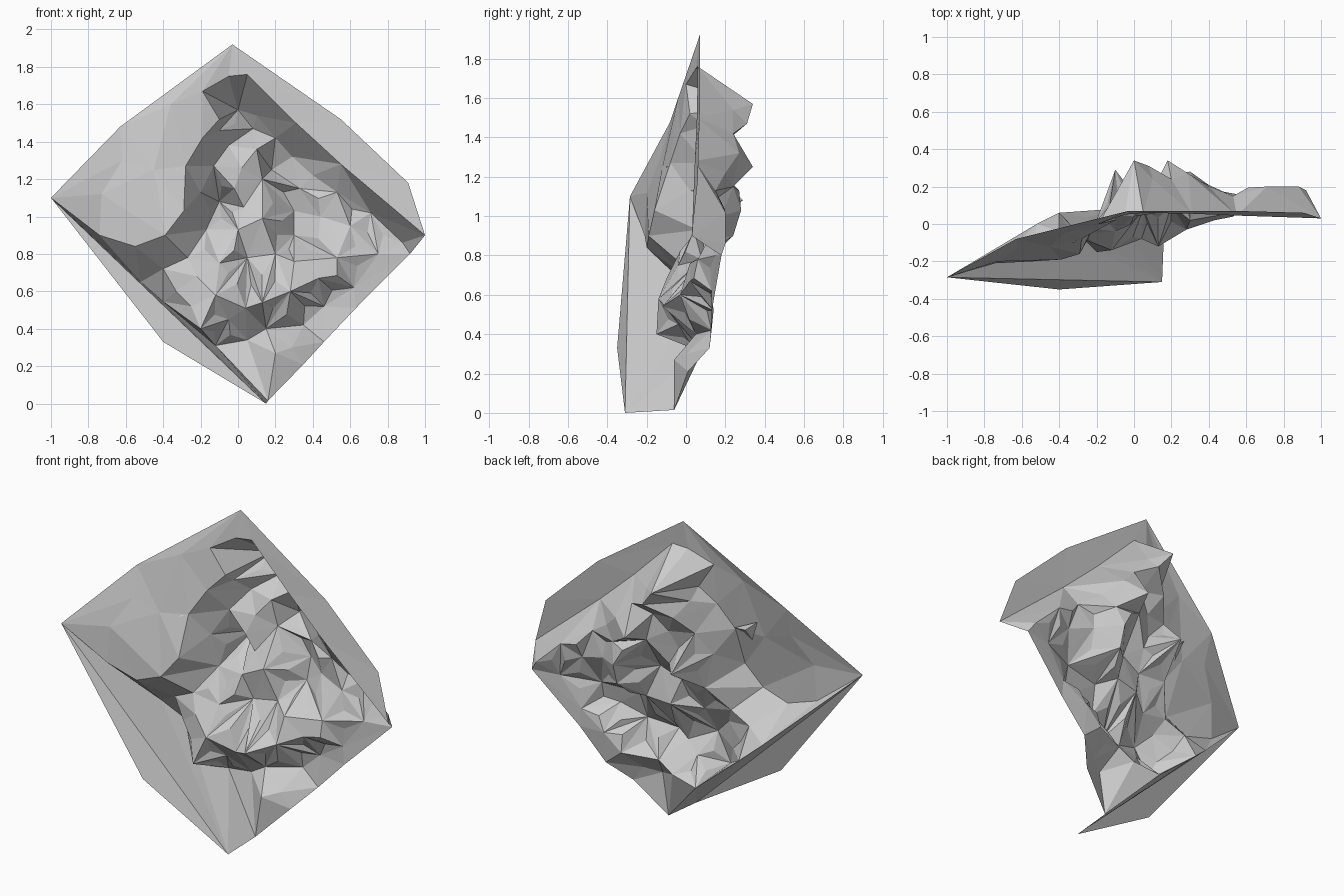
import bpy, bmesh, random
from mathutils import Vector
from mathutils.geometry import delaunay_2d_cdt

random.seed(4)


def sheet(name, border, inside=(), facet=0.0):
    """Triangulated open sheet; points are (x, z, depth y)."""
    pts = list(border) + list(inside)
    n = len(border)
    depth = [p[2] for p in pts]
    co, _, tris, orig, _, _ = delaunay_2d_cdt(
        [Vector(p[:2]) for p in pts], [(i, (i + 1) % n) for i in range(n)], [], 1, 1e-5)
    bm = bmesh.new()
    vs = [bm.verts.new((c.x, depth[o[0]] if o else 0.0, c.y)) for c, o in zip(co, orig)]
    for t in tris:
        bm.faces.new([vs[i] for i in t])
    if facet:  # break the larger inner triangles into small crags
        inner = [f for f in bm.faces if f.calc_area() > 0.013
                 and not any(v.is_boundary for v in f.verts)]
        made = bmesh.ops.poke(bm, faces=inner)
        for v in made["verts"]:
            v.co.y += random.uniform(-facet, facet)
    bm.normal_update()
    if sum(f.normal.y * f.calc_area() for f in bm.faces) > 0:
        bmesh.ops.reverse_faces(bm, faces=bm.faces[:])
    me = bpy.data.meshes.new(name)
    bm.to_mesh(me)
    bm.free()
    ob = bpy.data.objects.new(name, me)
    bpy.context.collection.objects.link(ob)
    return ob


# Corners shared by the parts
left, top = (-1, 1.1, -.285), (-.03, 1.92, .07)
right, bottom = (1, .9, .03), (.15, 0, -.31)
notch = (.05, 1.76, .06)

# Lip where the smooth upper slope breaks down into the crags
lip = [(-.05, 1.75, .05), (-.19, 1.67, 0), (-.10, 1.52, .02), (-.19, 1.42, -.03),
       (-.28, 1.27, -.08), (-.29, 1.03, -.16), (-.39, .9, -.19),
       (-.55, .84, -.2), (-.74, .9, -.21)]

# Smooth upper left slope
sheet("upper_slope", [left, (-.63, 1.48, -.08), top, notch] + lip,
      [(-.73, 1.12, -.2), (-.62, 1.3, -.13), (-.36, 1.6, -.04), (-.45, 1.25, -.12)])

# Flat outer flaps
rim = [(.31, 1.5, .055), (.55, 1.28, .045)]
sheet("upper_right_flap", [top, (.55, 1.52, .07), (.91, 1.18, .06), right] + rim[::-1] + [notch])
sheet("lower_left_flap", [left, (-.4, .33, -.35), bottom])

# Craggy central relief
upper_crags = [
    (0, 1.57, .34), (.1, 1.54, .24), (-.1, 1.46, .1), (.08, 1.47, .31), (.2, 1.42, .24),
    (-.05, 1.38, .2), (.1, 1.36, .18), (.18, 1.25, .34), (.29, 1.32, .27),
    (-.13, 1.27, .1), (.02, 1.26, .14), (-.2, 1.13, .02), (-.1, 1.08, .29), (-.02, 1.15, .1),
    (.13, 1.2, .2), (.33, 1.15, .24), (.4, 1.22, .2), (.03, 1.05, .12),
    (.13, .99, .06), (.3, 1.03, .28), (.3, .9, .24), (.53, 1.13, .15), (.44, 1.0, .18),
    (.6, .95, .15), (.71, 1.02, .2), (.88, .86, .2), (-.17, .93, .06), (0, .93, .04)]
lower_crags = [
    (-.52, .65, 0), (-.4, .72, -.04), (-.4, .545, .06), (-.33, .6, -.06), (-.27, .78, -.05),
    (-.22, .68, -.1), (-.25, .52, -.1), (-.2, .4, -.15), (-.12, .31, .08), (-.1, .75, -.04),
    (-.12, .58, -.14), (-.05, .45, -.04), (.04, .51, -.08), (.05, .78, .08), (.13, .54, -.12),
    (.2, .8, .1), (.3, .76, .02), (.28, .6, -.03), (.15, .4, .05), (.05, .34, .06),
    (.2, .27, -.06), (.29, .3, 0), (.35, .42, .13), (.43, .67, .02), (.46, .52, .14),
    (.53, .78, .06), (.62, .62, .13), (.75, .8, .15)]
relief_border = ([left] + lip[::-1] + [notch] + rim + [right, (.92, .8, .18), (.63, .51, .13),
                 (.46, .33, .12), (.35, .21, .01), (.16, .015, -.06), bottom])
sheet("craggy_relief", relief_border, upper_crags + lower_crags, facet=.04)

# Small chip standing proud of the slope
sheet("loose_chip", [(-.43, 1.35, -.08), (-.28, 1.28, -.07), (-.32, 1.25, -.1), (-.38, 1.22, -.1)],
      [(-.36, 1.29, -.06)])
